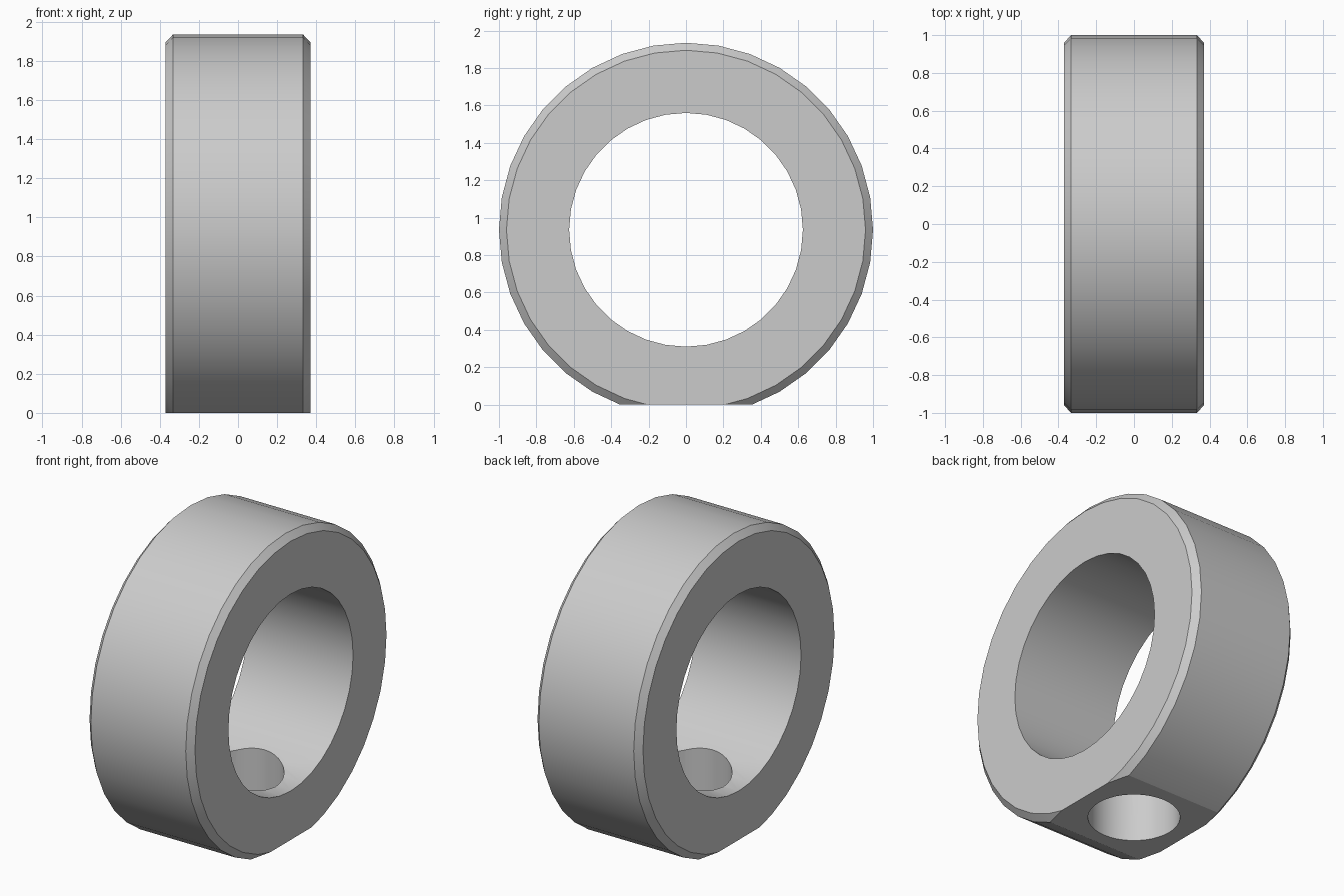
import bpy, bmesh, math

if "Cube" in bpy.data.objects:
    bpy.data.objects.remove(bpy.data.objects["Cube"])

CZ = 0.935          # height of the ring axis
SEG = 36            # sides of the ring
# closed cross-section: (x, radius)
PROFILE = [(-0.37, 0.625), (-0.37, 0.96), (-0.333, 1.0),
           (0.333, 1.0), (0.37, 0.96), (0.37, 0.625)]

# ring revolved around the x axis
bm = bmesh.new()
rings = []
for i in range(SEG):
    a = 2 * math.pi * i / SEG
    rings.append([bm.verts.new((x, r * math.sin(a), CZ + r * math.cos(a))) for x, r in PROFILE])
n = len(PROFILE)
for i in range(SEG):
    p, q = rings[i], rings[(i + 1) % SEG]
    for j in range(n):
        k = (j + 1) % n
        bm.faces.new((p[j], p[k], q[k], q[j]))

# flat foot cut at z = 0
cut = bmesh.ops.bisect_plane(bm, geom=bm.verts[:] + bm.edges[:] + bm.faces[:],
                             plane_co=(0, 0, 0), plane_no=(0, 0, 1), clear_inner=True)
edges = [e for e in cut["geom_cut"] if isinstance(e, bmesh.types.BMEdge)]
bmesh.ops.contextual_create(bm, geom=edges)
bmesh.ops.recalc_face_normals(bm, faces=bm.faces[:])
mesh = bpy.data.meshes.new("collar_ring")
bm.to_mesh(mesh)
bm.free()
ring = bpy.data.objects.new("collar_ring", mesh)
bpy.context.collection.objects.link(ring)

# screw hole through the foot into the bore
bpy.ops.mesh.primitive_cylinder_add(vertices=40, radius=0.265, depth=1.0, location=(0, 0, 0.3))
cutter = bpy.context.object
cutter.name = "screw_hole_cutter"
cutter.hide_render = True
mod = ring.modifiers.new("screw_hole", 'BOOLEAN')
mod.operation = 'DIFFERENCE'
mod.solver = 'EXACT'
mod.object = cutter

bpy.ops.object.select_all(action='DESELECT')
ring.select_set(True)
bpy.context.view_layer.objects.active = ring
bpy.ops.object.modifier_apply(modifier=mod.name)
bpy.data.objects.remove(cutter)
bpy.ops.object.shade_smooth_by_angle(angle=math.radians(20))
